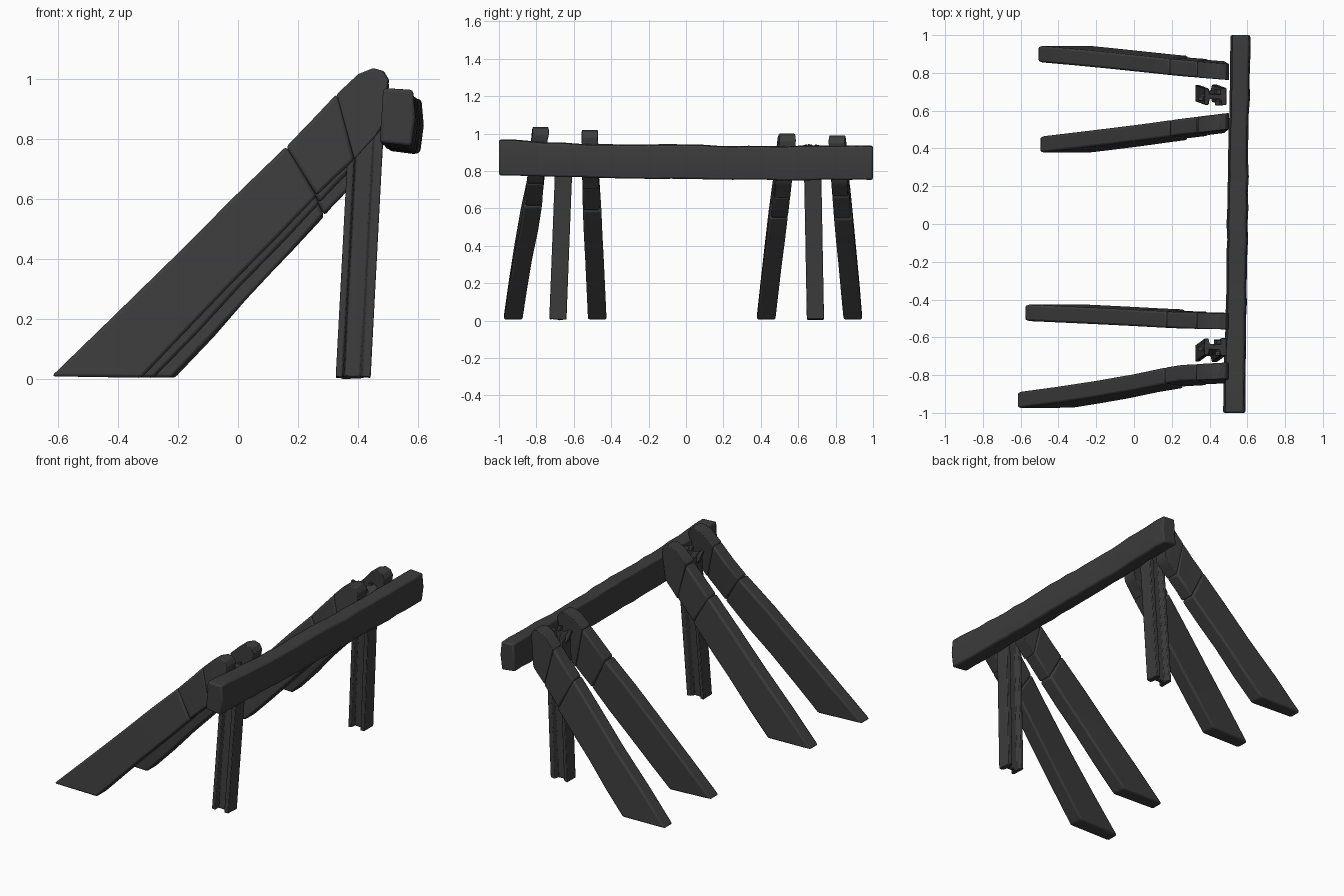
import bpy
import bmesh
import math
import random
from mathutils import Vector

random.seed(4)
cube = bpy.data.objects.get("Cube")
if cube:
    bpy.data.objects.remove(cube, do_unlink=True)

wood = bpy.data.materials.new("charred_wood")
wood.use_nodes = True
COLOUR = (0.045, 0.045, 0.045, 1)
wood.diffuse_color = COLOUR
bsdf = wood.node_tree.nodes["Principled BSDF"]
bsdf.inputs["Base Color"].default_value = COLOUR
bsdf.inputs["Roughness"].default_value = 0.9


def loft(name, rings, bevel):
    """Skin a row of matching cross-sections and cap both ends."""
    bm = bmesh.new()
    loops = [[bm.verts.new(p) for p in ring] for ring in rings]
    n = len(loops[0])
    for a, b in zip(loops, loops[1:]):
        for i in range(n):
            j = (i + 1) % n
            bm.faces.new((a[i], a[j], b[j], b[i]))
    bm.faces.new(loops[0])
    bm.faces.new(loops[-1])
    bmesh.ops.recalc_face_normals(bm, faces=bm.faces)
    mesh = bpy.data.meshes.new(name)
    bm.to_mesh(mesh)
    bm.free()
    mesh.materials.append(wood)
    obj = bpy.data.objects.new(name, mesh)
    bpy.context.collection.objects.link(obj)
    mod = obj.modifiers.new("worn_edges", "BEVEL")
    mod.width = bevel
    mod.segments = 2
    mod.limit_method = "ANGLE"
    mod.angle_limit = math.radians(35)
    bpy.ops.object.select_all(action="DESELECT")
    obj.select_set(True)
    bpy.context.view_layer.objects.active = obj
    bpy.ops.object.shade_smooth_by_angle(angle=math.radians(35))
    return obj


def jitter(amount):
    return random.uniform(-amount, amount)


def blend(points, t):
    """Interpolate along evenly spaced values."""
    s = min(max(t, 0), 1) * (len(points) - 1)
    i = min(int(s), len(points) - 2)
    return points[i] + (points[i + 1] - points[i]) * (s - i)


def leg(name, foot, heel, top, low, path, skew, outward):
    """Slanted plank: body, band and rounded head, split by seams."""
    a_up, b_up = Vector((foot, 0.01)), Vector((0.40, top - 0.02))
    a_low, b_low = Vector((heel, 0.005)), Vector((0.44, low))

    def ring(up, down, extra):
        out = []
        for p, shift in ((up, 0), (down, skew)):
            y = blend(path, (p.x - foot) / (0.5 - foot)) + shift
            sides = [-0.043, 0.043]
            if p is down:
                sides[outward > 0] += outward * extra
                sides.reverse()
            out += [(p.x, y + s, p.y) for s in sides]
        return out

    def section(part, ts, extra, tail=()):
        rings = []
        for t in ts:
            wear = Vector((0, jitter(0.006) if 0 < t < 1 else 0))
            rings.append(ring(a_up.lerp(b_up, t) + wear, a_low.lerp(b_low, t) - wear, extra))
        rings += [ring(Vector(u), Vector(d), extra) for u, d in tail]
        loft(name + part, rings, 0.011)

    section("_body", (0, 0.2, 0.4, 0.6, 0.765), 0.014)
    section("_band", (0.765, 0.85, 0.93), 0.005)
    section("_head", (0.93, 1), 0.0,
            [((0.45, top), (0.455, low + 0.015)),
             ((0.485, top - 0.01), (0.475, low + 0.04)),
             ((0.503, top - 0.04), (0.48, low + 0.07))])


# Two splayed pairs of slanted legs
leg("right_outer_leg", -0.62, -0.32, 1.035, 0.79,
    (-0.933, -0.895, -0.85, -0.79, -0.775), -0.025, -1)
leg("right_inner_leg", -0.58, -0.28, 1.02, 0.76,
    (-0.47, -0.482, -0.495, -0.51, -0.515), 0.002, 1)
leg("left_inner_leg", -0.50, -0.22, 1.0, 0.71,
    (0.42, 0.45, 0.48, 0.515, 0.545), -0.018, -1)
leg("left_outer_leg", -0.51, -0.21, 0.99, 0.71,
    (0.9, 0.878, 0.852, 0.825, 0.805), 0.012, 1)

# Long crossbar, slightly skewed and worn along its top
STEPS = 24
crossbar = []
for i in range(STEPS + 1):
    t = i / STEPS
    y = -1 + 2 * t
    x0 = blend((0.468, 0.485, 0.492, 0.502, 0.512), t) + jitter(0.003)
    x1 = blend((0.588, 0.595, 0.602, 0.608, 0.617), t) + jitter(0.003)
    z0 = blend((0.775, 0.763, 0.755, 0.75, 0.752), t) + jitter(0.002)
    z1 = blend((0.97, 0.945, 0.94, 0.935, 0.938), t) + jitter(0.004)
    zm = (z0 + z1) / 2
    crossbar.append([(x0, y, z0 + 0.012), (x1 - 0.012, y, z0),
                     (x1, y, zm), (x1 - 0.008, y, z1 - 0.006),
                     (x0 + 0.012, y, z1), (x0 + 0.006, y, zm)])
loft("crossbar", crossbar, 0.01)


def post(name, y_low, y_high):
    """Leaning upright with an H section, torn off at the top."""
    half = [(0.058, 0.046), (0.03, 0.046), (0.022, 0.014),
            (-0.03, 0.014), (-0.036, 0.044), (-0.058, 0.044)]
    outline = half + [(x, -y) for x, y in reversed(half)]
    rings = []
    for t in (0, 0.25, 0.5, 0.75, 1):
        x = 0.383 + 0.048 * t
        y = y_low + (y_high - y_low) * t
        torn = 0.022 if t == 1 else 0.004 if t == 0 else 0
        rings.append([(x + px, y + py, 0.006 + 0.91 * t + jitter(torn))
                      for px, py in outline])
    loft(name, rings, 0.004)

    # Torn splinters left on the upright's top
    for k, (sx, sy, lean) in enumerate(((0.44, 0.02, 0.01), (0.455, -0.03, -0.015),
                                        (0.38, 0.0, -0.03))):
        splinter = []
        for t in (0, 0.5, 1):
            w = 0.018 - 0.007 * t
            cx, cy = sx + lean * t, y_high + sy + lean * t * 0.4
            z = 0.87 + 0.07 * t
            splinter.append([(cx - w, cy - w, z), (cx + w, cy - w, z + jitter(0.006)),
                             (cx + w, cy + w, z), (cx - w, cy + w, z + jitter(0.006))])
        loft(name + "_splinter_" + str(k + 1), splinter, 0.003)


post("right_post", -0.685, -0.65)
post("left_post", 0.692, 0.675)
